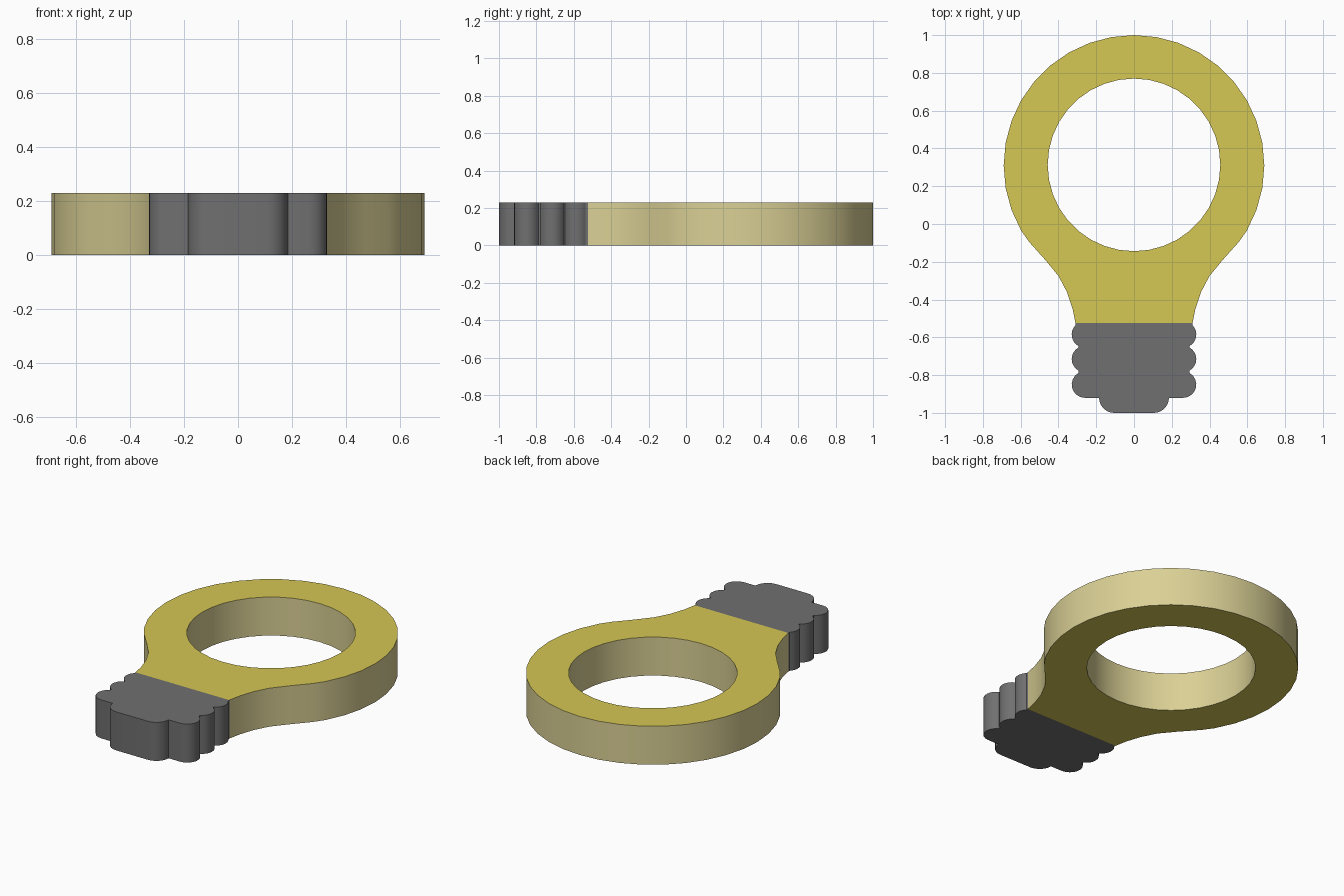
import bpy, bmesh, math

if "Cube" in bpy.data.objects:
    bpy.data.objects.remove(bpy.data.objects["Cube"])

H = 0.23          # thickness
SEAM = -0.525     # line between bulb and screw base


def material(name, rgb):
    m = bpy.data.materials.new(name)
    m.diffuse_color = (*rgb, 1)
    m.use_nodes = True
    m.node_tree.nodes["Principled BSDF"].inputs["Base Color"].default_value = m.diffuse_color
    return m


YELLOW = material("yellow", (0.66, 0.57, 0.088))
PALE = material("pale yellow", (0.70, 0.63, 0.30))
GREY = material("grey", (0.162, 0.162, 0.162))


def arc(cx, cy, r, a0, a1, n):
    """Points on an arc from angle a0 to a1 in degrees."""
    angles = [math.radians(a0 + (a1 - a0) * i / n) for i in range(n + 1)]
    return [(cx + r * math.cos(a), cy + r * math.sin(a)) for a in angles]


def mirrored(half):
    """Close a right-hand half profile with its mirror image."""
    return half + [(-x, y) for x, y in reversed(half) if abs(x) > 1e-5]


def slab(name, loops, cap_mat, side_mat):
    """Extruded flat shape; the hidden wall on the seam is left out."""
    bm = bmesh.new()
    cap_edges = ([], [])
    for pts in loops:
        low, high = [[bm.verts.new((x, y, z)) for x, y in pts] for z in (0, H)]
        n = len(pts)
        for i in range(n):
            j = (i + 1) % n
            cap_edges[0].append(bm.edges.new((low[i], low[j])))
            cap_edges[1].append(bm.edges.new((high[i], high[j])))
            if abs(pts[i][1] - SEAM) < 1e-5 and abs(pts[j][1] - SEAM) < 1e-5:
                continue
            f = bm.faces.new((low[i], low[j], high[j], high[i]))
            f.material_index = 1
    for edges in cap_edges:
        bmesh.ops.triangle_fill(bm, use_beauty=True, edges=edges, normal=(0, 0, 1))
    bmesh.ops.recalc_face_normals(bm, faces=bm.faces)
    bm.normal_update()
    # caps point up and down; walls are smooth with sharp creases
    for f in bm.faces:
        f.smooth = True
        if abs(f.normal.z) > 0.5:
            f.material_index = 0
            if (f.normal.z > 0) != (f.calc_center_median().z > H / 2):
                f.normal_flip()
    for e in bm.edges:
        e.smooth = len(e.link_faces) == 2 and e.calc_face_angle(0) < math.radians(32)
    me = bpy.data.meshes.new(name)
    bm.to_mesh(me)
    bm.free()
    me.materials.append(cap_mat)
    me.materials.append(side_mat)
    ob = bpy.data.objects.new(name, me)
    bpy.context.collection.objects.link(ob)
    return ob


# Bulb: round top flowing into the neck, with a round hole
neck = [(0.555, -0.095), (0.47, -0.19), (0.40, -0.275),
        (0.355, -0.36), (0.325, -0.45), (0.31, SEAM)]
bulb = mirrored(arc(0, 0.31, 0.69, 90, -30, 12) + neck)
hole = arc(0, 0.313, 0.457, 0, 360, 36)[:-1]
slab("bulb_ring", [bulb, hole], YELLOW, PALE)

# Screw base: three rounded threads and a rounded contact at the end
base = [(0.31, SEAM)]
for cy, a0, a1 in ((-0.585, 44, -62), (-0.715, 62, -62), (-0.85, 62, -90)):
    base += arc(0.26, cy, 0.07, a0, a1, 8)
base += arc(0.105, -0.92, 0.08, 0, -90, 6)
slab("screw_base", [mirrored(base)], GREY, GREY)
